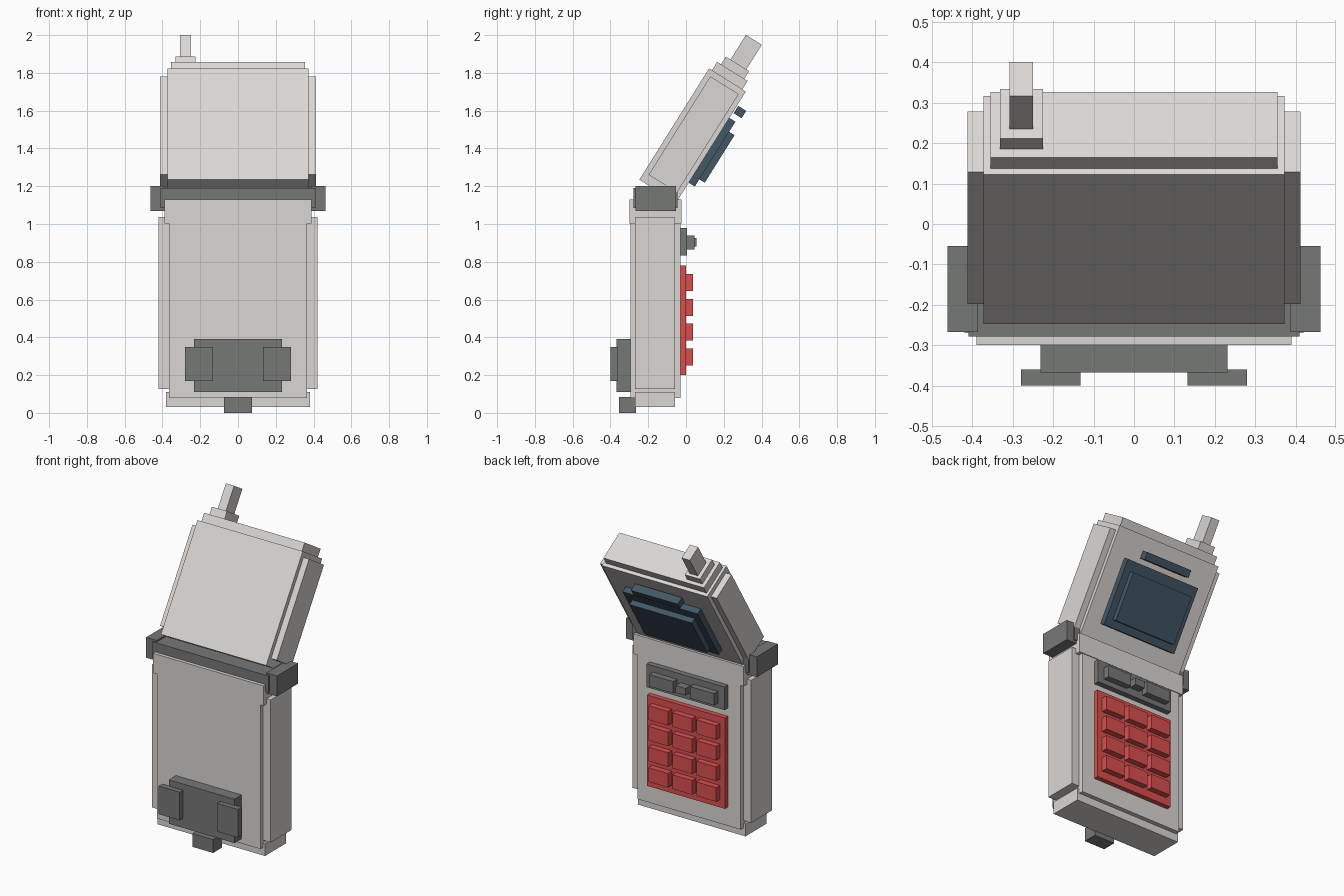
import bpy
import math
from mathutils import Matrix, Vector

cube = bpy.data.objects.get("Cube")
if cube:
    bpy.data.objects.remove(cube, do_unlink=True)


def srgb(c):
    return tuple((v / 12.92 if v <= 0.04045 else ((v + 0.055) / 1.055) ** 2.4) for v in c)


def material(name, colour):
    m = bpy.data.materials.new(name)
    rgba = (*srgb(colour), 1.0)
    m.diffuse_color = rgba
    m.use_nodes = True
    m.node_tree.nodes["Principled BSDF"].inputs["Base Color"].default_value = rgba
    return m


SHELL = material("warm light grey", (0.86, 0.84, 0.83))
DARK = material("dark grey", (0.465, 0.47, 0.465))
RED = material("keypad red", (0.86, 0.31, 0.31))
SCREEN = material("slate blue", (0.27, 0.345, 0.40))


def box(name, x, y, z, mat, frame=Matrix.Identity(4)):
    """Box between (min, max) pairs, placed in the given frame."""
    corners = [Vector((a, b, c)) for c in z for b in y for a in x]
    faces = [(0, 2, 3, 1), (4, 5, 7, 6), (0, 1, 5, 4), (2, 6, 7, 3), (0, 4, 6, 2), (1, 3, 7, 5)]
    mesh = bpy.data.meshes.new(name)
    mesh.from_pydata([frame @ v for v in corners], [], faces)
    mesh.materials.append(mat)
    obj = bpy.data.objects.new(name, mesh)
    bpy.context.collection.objects.link(obj)
    return obj


def pair(name, x, y, z, mat, frame=Matrix.Identity(4)):
    """Mirrored left (+x) and right (-x) boxes."""
    box("left_" + name, x, y, z, mat, frame)
    box("right_" + name, (-x[1], -x[0]), y, z, mat, frame)


# Lower body
box("body", (-0.365, 0.365), (-0.295, -0.03), (0.08, 1.08), SHELL)
pair("body_side", (0.36, 0.42), (-0.27, -0.058), (0.127, 1.037), SHELL)
box("body_bottom_cap", (-0.38, 0.38), (-0.27, -0.058), (0.03, 0.11), SHELL)
box("body_top_cap", (-0.39, 0.39), (-0.30, -0.025), (1.003, 1.13), SHELL)

# Hinge
box("hinge_bar", (-0.41, 0.41), (-0.278, -0.045), (1.085, 1.19), DARK)
pair("hinge_end", (0.387, 0.462), (-0.267, -0.054), (1.07, 1.2), DARK)

# Belt clip and bottom connector
box("clip_plate", (-0.232, 0.232), (-0.367, -0.295), (0.11, 0.39), DARK)
pair("clip_pad", (0.132, 0.28), (-0.40, -0.36), (0.17, 0.35), DARK)
box("bottom_connector", (-0.073, 0.073), (-0.355, -0.265), (0.0, 0.085), DARK)

# Keypad
box("keypad_plate", (-0.275, 0.275), (-0.035, 0.0), (0.2, 0.78), RED)
for row in range(4):
    for col in range(3):
        cx, cz = (col - 1) * 0.17, 0.295 + row * 0.132
        box(f"key_{row}_{col}", (cx - 0.07, cx + 0.07), (-0.005, 0.038),
            (cz - 0.045, cz + 0.045), RED)

# Function buttons
box("function_panel", (-0.275, 0.275), (-0.035, 0.005), (0.832, 0.98), DARK)
pair("function_button", (0.06, 0.23), (0.0, 0.045), (0.865, 0.94), DARK)
box("centre_button", (-0.035, 0.035), (0.0, 0.055), (0.88, 0.925), DARK)

# Opened lid: local y runs through its thickness, local z along its length
LID = Matrix.Translation((0, -0.247, 1.235)) @ Matrix.Rotation(math.radians(-32.1), 4, "X")
box("lid", (-0.372, 0.372), (0.0, 0.23), (0.0, 0.695), SHELL, LID)
pair("lid_side", (0.365, 0.412), (0.028, 0.205), (0.048, 0.663), SHELL, LID)
box("lid_top_cap", (-0.355, 0.355), (0.018, 0.208), (0.69, 0.747), SHELL, LID)
box("antenna_base", (-0.332, -0.225), (0.042, 0.187), (0.74, 0.795), SHELL, LID)
box("antenna", (-0.308, -0.25), (0.071, 0.17), (0.79, 0.949), SHELL, LID)

# Display and earpiece on the inner face of the lid
box("screen_frame", (-0.265, 0.265), (0.225, 0.268), (0.125, 0.53), SCREEN, LID)
box("screen", (-0.22, 0.22), (0.262, 0.302), (0.17, 0.467), SCREEN, LID)
box("earpiece", (-0.165, 0.165), (0.236, 0.286), (0.563, 0.609), SCREEN, LID)
